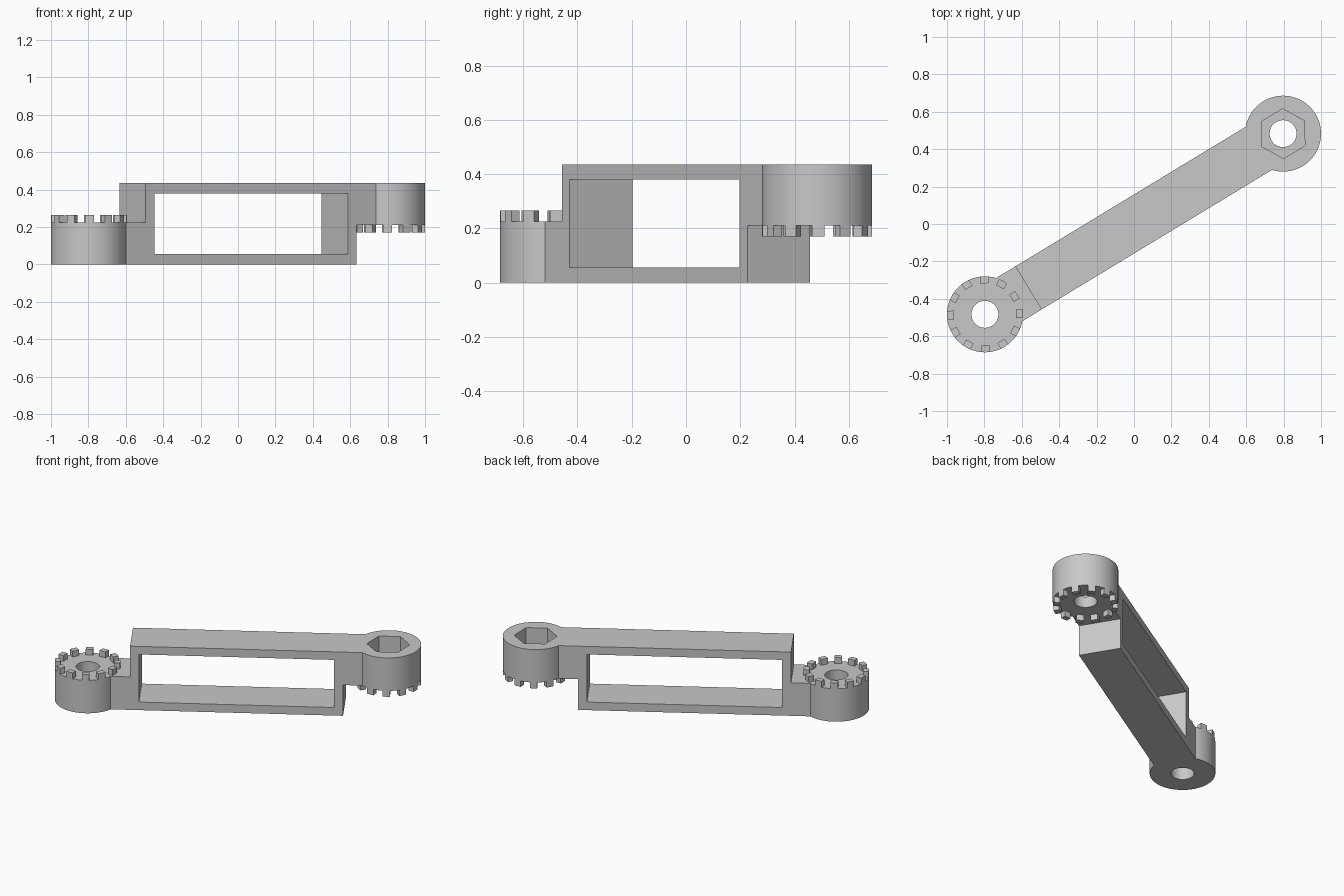
import bpy, bmesh, math
from mathutils import Matrix

if "Cube" in bpy.data.objects:
    bpy.data.objects.remove(bpy.data.objects["Cube"])

grey = bpy.data.materials.new("light grey")
grey.use_nodes = True
grey.diffuse_color = (0.58, 0.58, 0.58, 1)
grey.node_tree.nodes["Principled BSDF"].inputs["Base Color"].default_value = grey.diffuse_color

REACH = 0.932            # hub distance from the middle, along the arm
HUB_R, BORE_R = 0.203, 0.072
STEP = 0.66              # where the half-height steps start
HALF_W = 0.135
TOP, LOW_TOP, HIGH_BOTTOM = 0.435, 0.225, 0.21
TOOTH = 0.04
TURN = Matrix.Rotation(math.atan2(0.483, 0.797), 4, 'Z')


def prism(name, points, depth, matrix=Matrix()):
    """Extrude a flat outline along its local z."""
    bm = bmesh.new()
    face = bm.faces.new([bm.verts.new((x, y, 0)) for x, y in points])
    moved = bmesh.ops.extrude_face_region(bm, geom=[face])["geom"]
    bmesh.ops.translate(bm, vec=(0, 0, depth),
                        verts=[g for g in moved if isinstance(g, bmesh.types.BMVert)])
    bmesh.ops.recalc_face_normals(bm, faces=bm.faces)
    bm.transform(matrix)
    mesh = bpy.data.meshes.new(name)
    bm.to_mesh(mesh)
    bm.free()
    mesh.materials.append(grey)
    obj = bpy.data.objects.new(name, mesh)
    bpy.context.collection.objects.link(obj)
    return obj


def ring(radius, sides):
    return [(radius * math.cos(math.tau * i / sides), radius * math.sin(math.tau * i / sides))
            for i in range(sides)]


def at(u, z):
    return Matrix.Translation((u, 0, z))


def combine(target, tool, operation):
    """Apply a boolean and discard the tool."""
    mod = target.modifiers.new("boolean", 'BOOLEAN')
    mod.operation, mod.solver, mod.object = operation, 'EXACT', tool
    bpy.context.view_layer.update()
    result = bpy.data.meshes.new_from_object(
        target.evaluated_get(bpy.context.evaluated_depsgraph_get()))
    target.modifiers.clear()
    target.data = result
    bpy.data.objects.remove(tool)


# Arm: stepped side outline, extruded across its width
upright = Matrix.Translation((0, HALF_W, 0)) @ Matrix.Rotation(math.pi / 2, 4, 'X')
arm = prism("arm_with_hubs", [
    (-REACH, 0), (STEP, 0), (STEP, HIGH_BOTTOM), (REACH, HIGH_BOTTOM),
    (REACH, TOP), (-STEP, TOP), (-STEP, LOW_TOP), (-REACH, LOW_TOP)], 2 * HALF_W, upright)

# Long rectangular window through the arm
window = prism("window_cutter", [(-0.605, 0.055), (0.605, 0.055), (0.605, 0.38), (-0.605, 0.38)],
               4 * HALF_W, Matrix.Translation((0, HALF_W, 0)) @ upright)
combine(arm, window, 'DIFFERENCE')

# Round hubs with bores
for u, base in ((-REACH, 0), (REACH, HIGH_BOTTOM)):
    combine(arm, prism("hub", ring(HUB_R, 72), LOW_TOP, at(u, base)), 'UNION')
    combine(arm, prism("bore", ring(BORE_R, 48), 1, at(u, -0.3)), 'DIFFERENCE')

# Hexagonal nut pocket in the upper hub
combine(arm, prism("nut_pocket", ring(0.133, 6), 0.3, at(REACH, TOP - 0.15)), 'DIFFERENCE')

# Crown of square teeth on each hub's inner face
angle = math.asin(0.023 / HUB_R)
outer = [(HUB_R * math.cos(a * angle), HUB_R * math.sin(a * angle)) for a in (-1, 0, 1)]
outline = [(0.166, -0.023)] + outer + [(0.166, 0.023)]
parts = [arm]
for name, u, z in (("lower_tooth", -REACH, LOW_TOP), ("upper_tooth", REACH, HIGH_BOTTOM - TOOTH)):
    for i in range(12):
        spin = Matrix.Rotation(math.tau * i / 12, 4, 'Z')
        parts.append(prism(f"{name}_{i + 1}", outline, TOOTH, at(u, z) @ spin))

# Swing everything onto the diagonal and smooth the round walls
bpy.ops.object.select_all(action='DESELECT')
for obj in parts:
    obj.data.transform(TURN)
    obj.select_set(True)
bpy.context.view_layer.objects.active = arm
bpy.ops.object.shade_smooth_by_angle(angle=math.radians(30))
